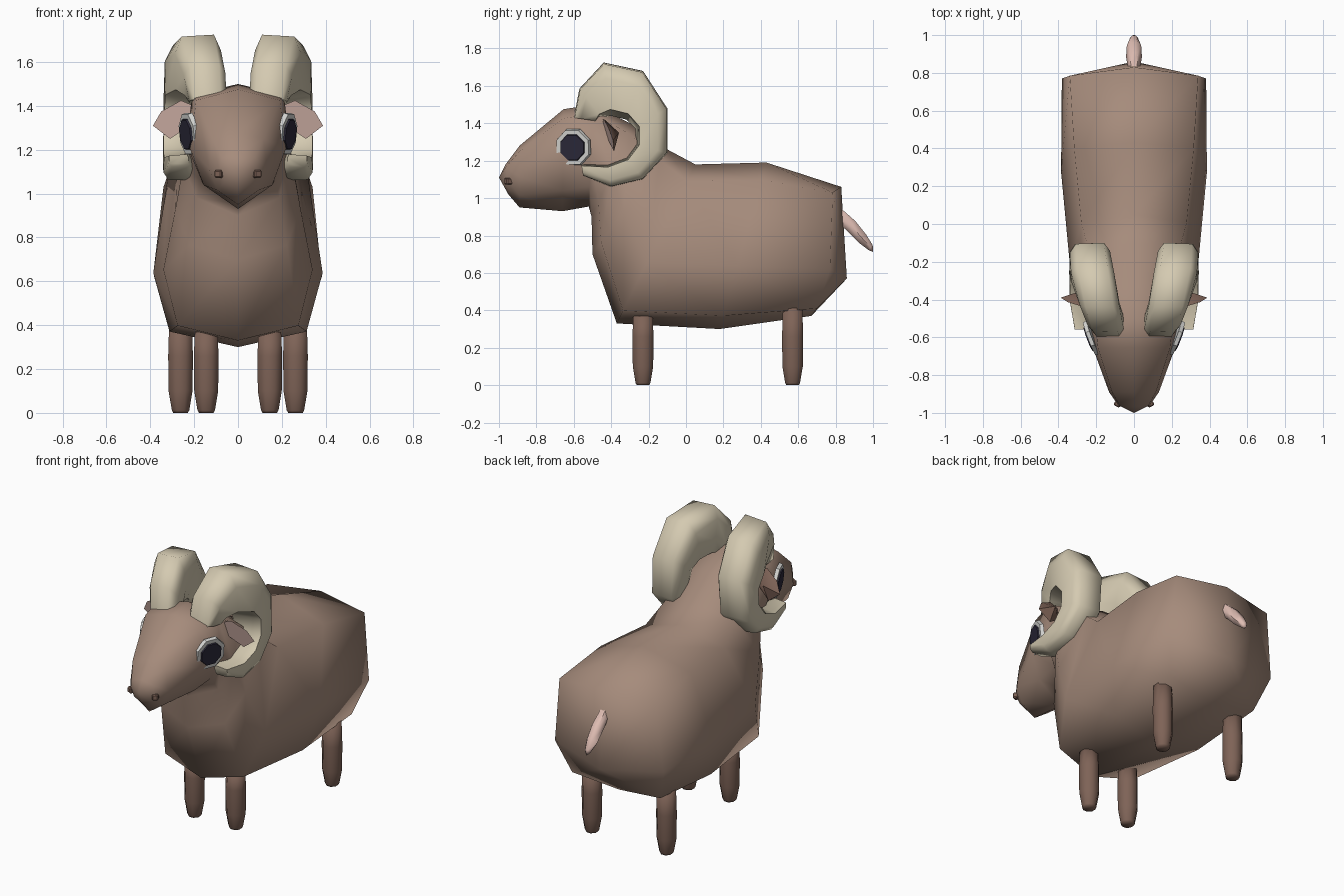
import bpy, bmesh, math
from mathutils import Matrix, Vector

cube = bpy.data.objects.get("Cube")
if cube:
    bpy.data.objects.remove(cube, do_unlink=True)


def material(name, rgb):
    m = bpy.data.materials.new(name)
    m.use_nodes = True
    m.diffuse_color = (*rgb, 1)
    m.node_tree.nodes["Principled BSDF"].inputs["Base Color"].default_value = (*rgb, 1)
    return m


WOOL = material("wool brown", (0.38, 0.26, 0.20))
DARK = material("dark brown", (0.21, 0.125, 0.095))
HORN = material("horn cream", (0.66, 0.59, 0.44))
PINK = material("soft pink", (0.74, 0.51, 0.45))
WHITE = material("eye white", (0.66, 0.66, 0.64))
BLACK = material("pupil navy", (0.025, 0.022, 0.042))


def finish(name, bm, mats, angle):
    bmesh.ops.recalc_face_normals(bm, faces=bm.faces[:])
    me = bpy.data.meshes.new(name)
    bm.to_mesh(me)
    bm.free()
    for m in mats:
        me.materials.append(m)
    ob = bpy.data.objects.new(name, me)
    bpy.context.collection.objects.link(ob)
    bpy.ops.object.select_all(action='DESELECT')
    ob.select_set(True)
    bpy.context.view_layer.objects.active = ob
    bpy.ops.object.shade_smooth_by_angle(angle=math.radians(angle))


def ring(ty, tz, by, bz, w, profile, xc=0.0):
    """Cross-section spanned between two points of the side plane.
    Each profile entry is (sideways factor, position from first to second point)."""
    return [Vector((xc + u * w, ty + (by - ty) * t, tz + (bz - tz) * t)) for u, t in profile]


def loft(name, rings, mat, start=None, end=None, side=1, angle=60):
    """Skin the rings; ends close to a tip point or to a flat face."""
    bm = bmesh.new()
    flip = lambda p: bm.verts.new((p[0] * side, p[1], p[2]))
    loops = [[flip(p) for p in r] for r in rings]
    n = len(loops[0])
    for a, b in zip(loops, loops[1:]):
        for i in range(n):
            j = (i + 1) % n
            bm.faces.new((a[i], a[j], b[j], b[i]))
    for loop, tip in ((loops[0], start), (loops[-1], end)):
        if tip:
            v = flip(tip)
            for i in range(n):
                bm.faces.new((loop[i], loop[(i + 1) % n], v))
        else:
            bm.faces.new(loop)
    finish(name, bm, [mat], angle)


def circle_profile(n):
    return [(math.sin(2 * math.pi * (i + .5) / n),
             0.5 - 0.5 * math.cos(2 * math.pi * (i + .5) / n)) for i in range(n)]


# Body, neck and head: one skin from nose to rump
HEAD = [(0, 0), (.88, .09), (1, .5), (.72, .8), (0, 1)]
TRUNK = [(0, 0), (.82, .105), (1, .62), (.81, .92), (0, 1)]


def body_ring(ty, tz, by, bz, w, f):
    half = [(a[0] + (b[0] - a[0]) * f, a[1] + (b[1] - a[1]) * f) for a, b in zip(HEAD, TRUNK)]
    return ring(ty, tz, by, bz, w, half + [(-u, t) for u, t in half[-2:0:-1]])


body = [(-.965, 1.18, -.95, 1.02, .085, 0),
        (-.89, 1.28, -.89, .95, .132, 0),
        (-.655, 1.475, -.66, .93, .217, 0),
        (-.50, 1.50, -.52, .955, .237, 0),
        (-.28, 1.39, -.505, .90, .25, .3),
        (-.10, 1.26, -.50, .70, .285, .7),
        (.05, 1.18, -.37, .33, .34, 1),
        (.43, 1.19, .18, .30, .386, 1)]
rump = [(0, .83, 1.06), (.34, .785, 1.03), (.382, .77, .62), (.31, .70, .41), (0, .67, .37)]
rump += [(-x, y, z) for x, y, z in rump[-2:0:-1]]
loft("body", [body_ring(*b) for b in body] + [rump], WOOL,
     start=(0, -1.0, 1.11), end=(0, .86, .57), angle=180)

# Tail
tail = [(.82, .96, .80, .87, .03), (.91, .88, .86, .82, .042),
        (.965, .81, .925, .755, .038), (1.0, .75, .975, .72, .02)]
loft("tail", [ring(*r, circle_profile(6)) for r in tail], PINK, end=(0, 1.0, .712))

# Curled horns: outer point, inner point, half width, centre
HORN_SECTION = [(-.7, 0), (.7, .03), (1, .3), (.97, .88), (-.8, 1), (-1, .72), (-1, .25)]
horn = [(-.60, 1.43, -.47, 1.41, .085, .138),
        (-.57, 1.585, -.45, 1.43, .095, .152),
        (-.44, 1.725, -.40, 1.44, .105, .183),
        (-.23, 1.68, -.32, 1.42, .114, .220),
        (-.10, 1.48, -.27, 1.37, .106, .233),
        (-.10, 1.24, -.27, 1.29, .098, .243),
        (-.23, 1.10, -.32, 1.22, .088, .255),
        (-.40, 1.06, -.42, 1.18, .074, .266),
        (-.55, 1.12, -.56, 1.18, .045, .270)]

# Legs: height, radius
leg = [(.0, .036), (.012, .043), (.10, .059), (.26, .061)]

EAR = [(.20, 1.40), (.26, 1.425), (.35, 1.375), (.388, 1.31), (.31, 1.25), (.22, 1.31)]


def ear(name, s):
    """Leaf-shaped cup with a pink inset on its front."""
    bm = bmesh.new()
    depth = lambda x, z: -.39 + .15 * (x - .388) - .28 * (z - 1.31)
    front = [bm.verts.new((s * x, depth(x, z), z)) for x, z in EAR]
    f = bm.faces.new(front)
    back = bm.verts.new((s * .29, depth(.29, 1.34) + .055, 1.35))
    for i in range(len(front)):
        bm.faces.new((front[i], front[(i + 1) % len(front)], back))
    bmesh.ops.inset_individual(bm, faces=[f], thickness=.010)
    f.material_index = 1
    finish(name, bm, [DARK, PINK], 40)


def disc(name, s, offset, radius, thick, mat):
    """Octagonal eye plate facing sideways and a little forward."""
    bm = bmesh.new()
    n = Vector((s * .93, -.36, -.10)).normalized()
    place = Matrix.Translation(Vector((s * .224, -.603, 1.272)) + n * offset)
    place = place @ n.to_track_quat('Z', 'Y').to_matrix().to_4x4()
    place = place @ Matrix.Rotation(math.pi / 8, 4, 'Z')
    bmesh.ops.create_cone(bm, cap_ends=True, segments=8, radius1=radius,
                          radius2=radius * .95, depth=thick, matrix=place)
    finish(name, bm, [mat], 30)


for s, label in ((1, "left"), (-1, "right")):
    loft(label + "_horn", [ring(*h[:5], HORN_SECTION, h[5]) for h in horn], HORN, side=s, angle=75)
    for part, x, y, top in (("front", .145, -.23, .37), ("back", .262, .57, .42)):
        rings = [ring(y - r, z, y + r, z, r, circle_profile(8), x)
                 for z, r in leg + [(top, .056)]]
        loft(f"{label}_{part}_leg", rings, DARK, side=s, angle=180)
    ear(label + "_ear", s)
    disc(label + "_eye", s, .0, .104, .022, WHITE)
    disc(label + "_pupil", s, .0145, .075, .009, BLACK)
    # Nostril
    bm = bmesh.new()
    bmesh.ops.create_cube(bm, size=.036, matrix=Matrix.Translation((s * .085, -.95, 1.09))
                          @ Matrix.Rotation(s * .5, 4, 'Z'))
    bmesh.ops.bevel(bm, geom=bm.edges[:], offset=.006, segments=1, affect='EDGES')
    finish(label + "_nostril", bm, [DARK], 30)
